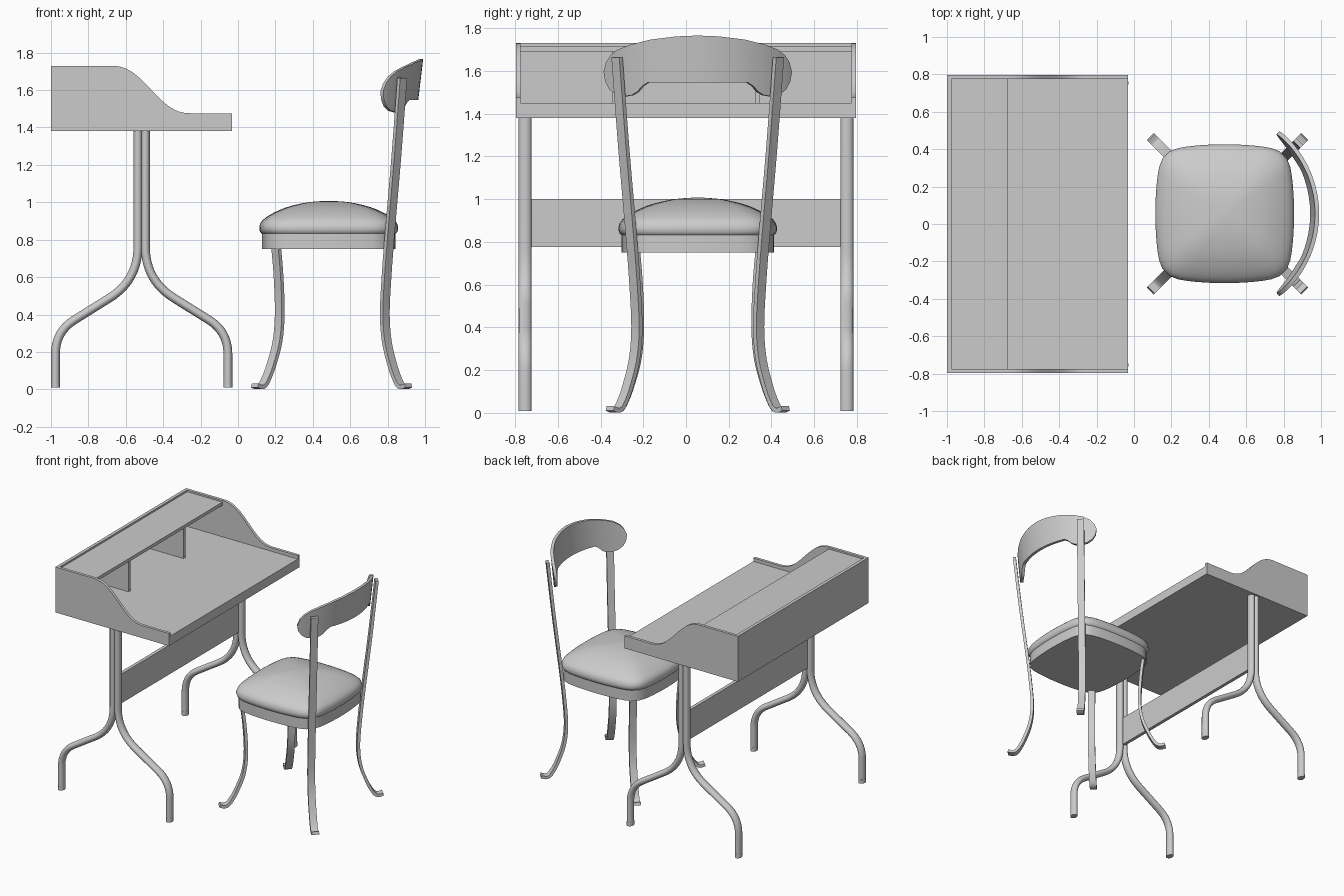
import bpy, bmesh, math
from mathutils import Vector

if "Cube" in bpy.data.objects:
    bpy.data.objects.remove(bpy.data.objects["Cube"])


def finish(name, bm, smooth=True):
    bmesh.ops.recalc_face_normals(bm, faces=bm.faces)
    me = bpy.data.meshes.new(name)
    bm.to_mesh(me)
    bm.free()
    ob = bpy.data.objects.new(name, me)
    bpy.context.collection.objects.link(ob)
    if smooth:
        bpy.ops.object.select_all(action='DESELECT')
        ob.select_set(True)
        bpy.context.view_layer.objects.active = ob
        bpy.ops.object.shade_smooth_by_angle(angle=math.radians(40))
    return ob


def loft(name, rings, smooth=True):
    """Skin a list of equal-length closed rings and cap both ends."""
    bm = bmesh.new()
    vs = [[bm.verts.new(p) for p in r] for r in rings]
    n = len(vs[0])
    for a, b in zip(vs, vs[1:]):
        for i in range(n):
            j = (i + 1) % n
            bm.faces.new((a[i], a[j], b[j], b[i]))
    bm.faces.new(vs[0])
    bm.faces.new(vs[-1])
    return finish(name, bm, smooth)


def box(name, x0, x1, y0, y1, z0, z1):
    return loft(name, [[(x0, y0, z), (x1, y0, z), (x1, y1, z), (x0, y1, z)]
                       for z in (z0, z1)], False)


def spline(pts, steps=6):
    """Catmull-Rom through 2D points."""
    p = [Vector(q) for q in [pts[0]] + list(pts) + [pts[-1]]]
    out = []
    for a, b, c, d in zip(p, p[1:], p[2:], p[3:]):
        for k in range(steps):
            t = k / steps
            out.append(0.5 * (2 * b + (c - a) * t + (2 * a - 5 * b + 4 * c - d) * t * t
                              + (3 * b - a - 3 * c + d) * t ** 3))
    return out + [p[-1]]


def tangents(pts):
    return [(pts[min(i + 1, len(pts) - 1)] - pts[max(i - 1, 0)]).normalized()
            for i in range(len(pts))]


# ---- Desk top, shelf and panels ----
box("desk_top", -1, -0.032, -0.796, 0.796, 1.38, 1.45)
box("desk_back_panel", -1, -0.975, -0.774, 0.774, 1.45, 1.73)
box("desk_shelf", -0.975, -0.675, -0.774, 0.774, 1.692, 1.717)
for s in (-1, 1):
    box("shelf_divider", -0.975, -0.69, s * 0.335 - 0.012, s * 0.335 + 0.012, 1.45, 1.692)
box("modesty_panel", -0.528, -0.502, -0.75, 0.75, 0.777, 1.002)

# ---- Side panels with an S-curved top edge ----
outline = [(-1, 1.45), (-1, 1.73)]
for i in range(25):
    t = i / 24
    e = t ** 3 * (10 - 15 * t + 6 * t * t)
    outline.append((-0.69 + 0.45 * t, 1.73 - 0.254 * e))
outline += [(-0.032, 1.476), (-0.032, 1.45)]
for s in (-1, 1):
    loft("desk_side_panel", [[(x, s * y, z) for x, z in outline] for y in (0.774, 0.796)])

# ---- Bent oval tube legs, two per end ----
corners = [Vector(p) for p in ((-0.495, 1.38), (-0.495, 0.583), (-0.054, 0.308), (-0.054, 0.01))]
path = [corners[0]]
for k, size in ((1, 0.18), (2, 0.12)):
    c = corners[k]
    a = c + (corners[k - 1] - c).normalized() * size
    b = c + (corners[k + 1] - c).normalized() * size
    for i in range(13):
        t = i / 12
        path.append(a * (1 - t) ** 2 + c * 2 * t * (1 - t) + b * t * t)
path.append(corners[3])


def tube(name, pts, mirror, y, r):
    rings = []
    for p, t in zip(pts, tangents(pts)):
        ring = []
        for k in range(20):
            a = math.tau * k / 20
            u = r * math.cos(a)
            x, z = p.x - t.y * u, p.y + t.x * u
            ring.append((-1.03 - x if mirror else x, y + 1.28 * r * math.sin(a), z))
        rings.append(ring)
    loft(name, rings)


for y in (-0.753, 0.753):
    for m in (False, True):
        tube("desk_leg", path, m, y, 0.0235)
        tube("desk_foot_cap", [Vector((-0.054, 0.04)), Vector((-0.054, 0.01))], m, y, 0.0243)

# ---- Chair seat: bulged square outline ----
CX, CY = 0.485, 0.055


def seat_ring(f, z, n=64):
    ring = []
    for k in range(n):
        a = math.tau * (k + 0.5) / n
        c, s = math.cos(a), math.sin(a)
        h = 0.338
        r = h / (abs(c) ** 9 + abs(s) ** 9) ** (1 / 9)
        x, y = r * c, r * s
        if abs(c) > abs(s):
            x += math.copysign(0.033 * (1 - (y / h) ** 2), x)
        else:
            y += math.copysign(0.033 * (1 - (x / h) ** 2), y)
        ring.append((CX + f * x, CY + f * y, z))
    return ring


loft("seat_frame", [seat_ring(0.965, z) for z in (0.75, 0.832)])
cushion = spline([(0.94, 0.825), (0.985, 0.84), (1, 0.865), (0.97, 0.897), (0.87, 0.928),
                  (0.72, 0.957), (0.55, 0.98), (0.3, 1.0), (0.04, 1.008)], 3)
loft("seat_cushion", [seat_ring(f, z) for f, z in cushion])

# ---- Chair legs: flat bars splayed along the diagonals ----
LX = 0.5
lower = [(0.277, 0.4), (0.29, 0.25), (0.325, 0.12), (0.352, 0.05), (0.37, 0.02),
         (0.388, 0.012), (0.41, 0.021)]
front = [(0.297, 0.77), (0.283, 0.6)] + lower
back = [(0.378, 1.665), (0.347, 1.25), (0.313, 0.85), (0.294, 0.6)] + \
       [(d + 0.008 * min(1, z / 0.3), z) for d, z in lower]
for name, prof, sx in (("front_leg", front, -1), ("back_leg", back, 1)):
    pts = [Vector((d * math.sqrt(2), z)) for d, z in spline(prof)]
    for sy in (-1, 1):
        rad = Vector((sx, sy, 0)).normalized()
        side = Vector((-rad.y, rad.x, 0))
        rings = []
        for p, t in zip(pts, tangents(pts)):
            ring = []
            for u, w in ((-1, -1), (1, -1), (1, 1), (-1, 1)):
                q = p + Vector((-t.y, t.x)) * 0.011 * u
                ring.append(Vector((LX, CY, q.y)) + rad * q.x + side * 0.026 * w)
            rings.append(ring)
        loft(name, rings)

# ---- Backrest: curved band with drooping rounded ends ----
top = [(0, 1.766), (0.1, 1.762), (0.22, 1.747), (0.32, 1.722), (0.375, 1.700),
       (0.41, 1.672), (0.43, 1.64), (0.44, 1.60)]
bottom = [(0, 1.546), (0.235, 1.546), (0.26, 1.53), (0.285, 1.502), (0.31, 1.487),
          (0.345, 1.481), (0.385, 1.49), (0.415, 1.515), (0.433, 1.55), (0.44, 1.59)]


def height(table, v):
    for (a, za), (b, zb) in zip(table, table[1:]):
        if v <= b:
            return za + (zb - za) * (v - a) / (b - a)
    return table[-1][1]


half = sorted({v for v, _ in top + bottom} | {0.05, 0.15, 0.19, 0.36, 0.425})
cols = [-v for v in reversed(half[1:])] + half
R, rings = 0.60, []
for v in cols:
    ang = math.asin(v / R)
    ring = []
    for r, table in ((R, bottom), (R, top), (R - 0.022, top), (R - 0.022, bottom)):
        z = height(table, abs(v))
        x = 0.975 - R + r * math.cos(ang) + 0.12 * (z - 1.64)
        ring.append((x, CY + r * math.sin(ang), z))
    rings.append(ring)
loft("backrest", rings)
